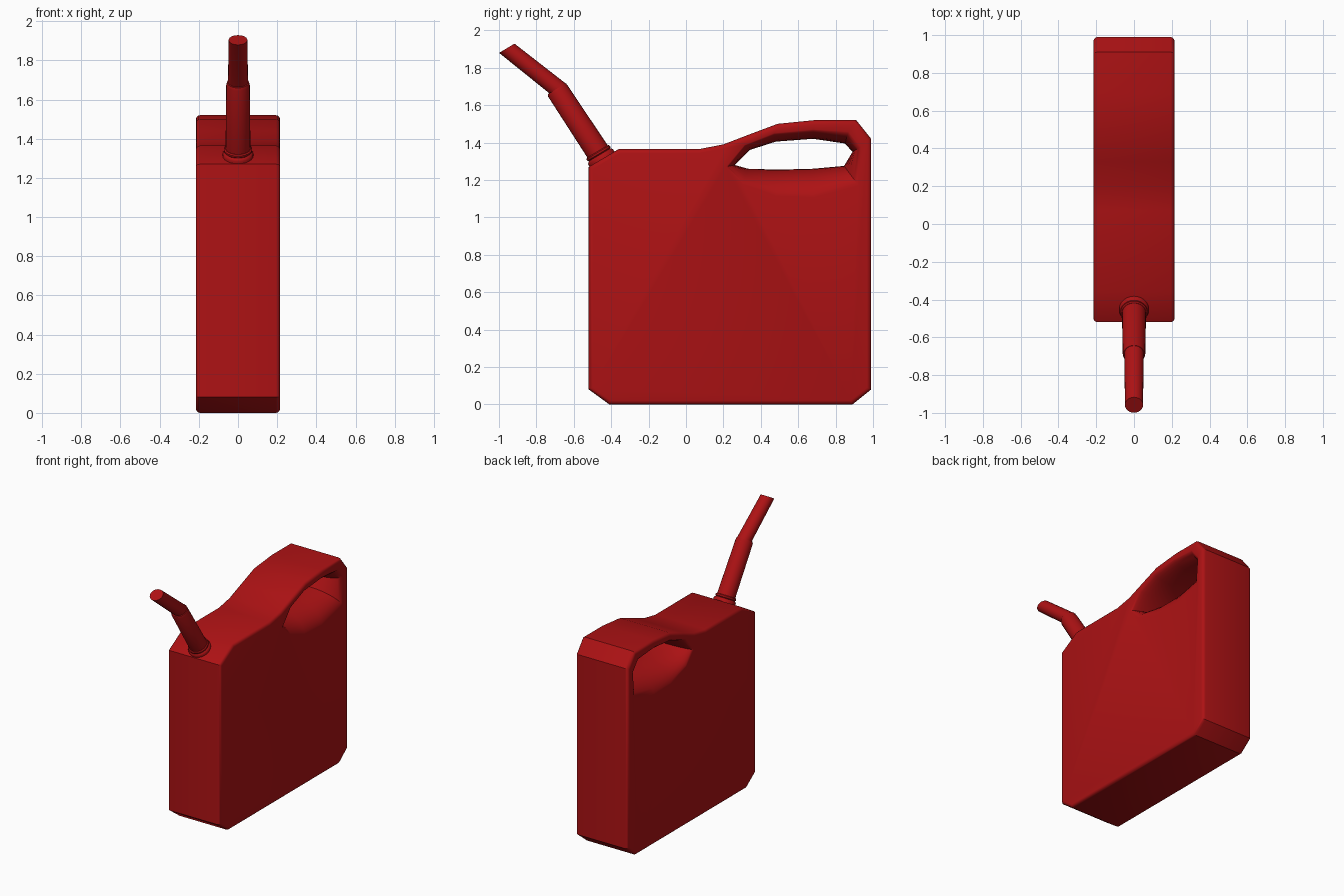
import bpy, bmesh
from math import sin, cos, pi, radians
from mathutils import Vector

if "Cube" in bpy.data.objects:
    bpy.data.objects.remove(bpy.data.objects["Cube"])

red = bpy.data.materials.new("red_plastic")
red.diffuse_color = (0.42, 0.006, 0.007, 1)
red.use_nodes = True
red.node_tree.nodes["Principled BSDF"].inputs["Base Color"].default_value = red.diffuse_color


def loft(name, rings):
    """Closed solid through rings with equal point counts."""
    bm = bmesh.new()
    vs = [[bm.verts.new(p) for p in r] for r in rings]
    n = len(vs[0])
    for a, b in zip(vs, vs[1:]):
        for i in range(n):
            j = (i + 1) % n
            bm.faces.new((a[i], a[j], b[j], b[i]))
    bm.faces.new(vs[0][::-1])
    bm.faces.new(vs[-1])
    bmesh.ops.recalc_face_normals(bm, faces=bm.faces)
    me = bpy.data.meshes.new(name)
    bm.to_mesh(me)
    bm.free()
    ob = bpy.data.objects.new(name, me)
    bpy.context.collection.objects.link(ob)
    me.materials.append(red)
    return ob


def smooth(ob, angle):
    bpy.ops.object.select_all(action='DESELECT')
    ob.select_set(True)
    bpy.context.view_layer.objects.active = ob
    bpy.ops.object.shade_smooth_by_angle(angle=radians(angle))


# Can body: side profile extruded across x, side edges rounded
W = 0.215
profile = [(-0.41, 0), (0.89, 0), (0.99, 0.08), (0.99, 1.42), (0.91, 1.52),
           (0.69, 1.52), (0.49, 1.50), (0.33, 1.44), (0.20, 1.39),
           (0.07, 1.365), (-0.36, 1.365), (-0.52, 1.27), (-0.52, 0.08)]
body = loft("can_body", [[(x, y, z) for y, z in profile] for x in (-W, W)])
bev = body.modifiers.new("round_edges", 'BEVEL')
bev.width, bev.segments = 0.022, 3
bev.limit_method, bev.angle_limit = 'ANGLE', radians(60)

# Handle opening: narrow in the middle, flaring out to the sides
inner = [(0.26, 1.28), (0.34, 1.36), (0.48, 1.405), (0.68, 1.42), (0.85, 1.395),
         (0.89, 1.35), (0.845, 1.275), (0.68, 1.26), (0.49, 1.255), (0.33, 1.26)]
outer = [(0.21, 1.27), (0.31, 1.39), (0.47, 1.455), (0.68, 1.475), (0.87, 1.465),
         (0.94, 1.38), (0.93, 1.16), (0.68, 1.09), (0.48, 1.10), (0.30, 1.17)]
rings = []
N = 8
for k in range(-N, N + 1):
    t = k / N * pi / 2
    f = 1 - cos(t)
    rings.append([((W + 0.002) * sin(t), a[0] + (b[0] - a[0]) * f, a[1] + (b[1] - a[1]) * f)
                  for a, b in zip(inner, outer)])
cutter = loft("handle_cutter", rings)
cutter.hide_render = True
cut = body.modifiers.new("handle_hole", 'BOOLEAN')
cut.operation, cut.solver, cut.object = 'DIFFERENCE', 'EXACT', cutter
bpy.context.view_layer.objects.active = body
for m in ("round_edges", "handle_hole"):
    bpy.ops.object.modifier_apply(modifier=m)
bpy.data.objects.remove(cutter)
smooth(body, 35)

# Spout: every ring is parallel to the sloped front shoulder
T = Vector((0, 0.857, 0.515))
UP = Vector((0, -0.515, 0.857))


def ring(y, z, r, n=24):
    c = Vector((0, y, z))
    return [c + Vector((r * cos(2 * pi * i / n), 0, 0)) + T * r * sin(2 * pi * i / n)
            for i in range(n)]


def tube(name, steps):
    smooth(loft(name, [ring(*s) for s in steps]), 40)


base = Vector((0, -0.445, 1.305))
collar = []
for h, r in ((0, 0.078), (0.022, 0.078), (0.03, 0.072), (0.034, 0.066),
             (0.04, 0.072), (0.05, 0.072), (0.055, 0.066)):
    p = base + UP * h
    collar.append((p.y, p.z, r))
tube("spout_collar", collar)
tube("spout_lower_tube", [(-0.445, 1.31, 0.064), (-0.685, 1.675, 0.060),
                          (-0.69, 1.688, 0.056)])
tube("spout_upper_tube", [(-0.67, 1.67, 0.051), (-0.69, 1.692, 0.051), (-0.958, 1.904, 0.048)])
